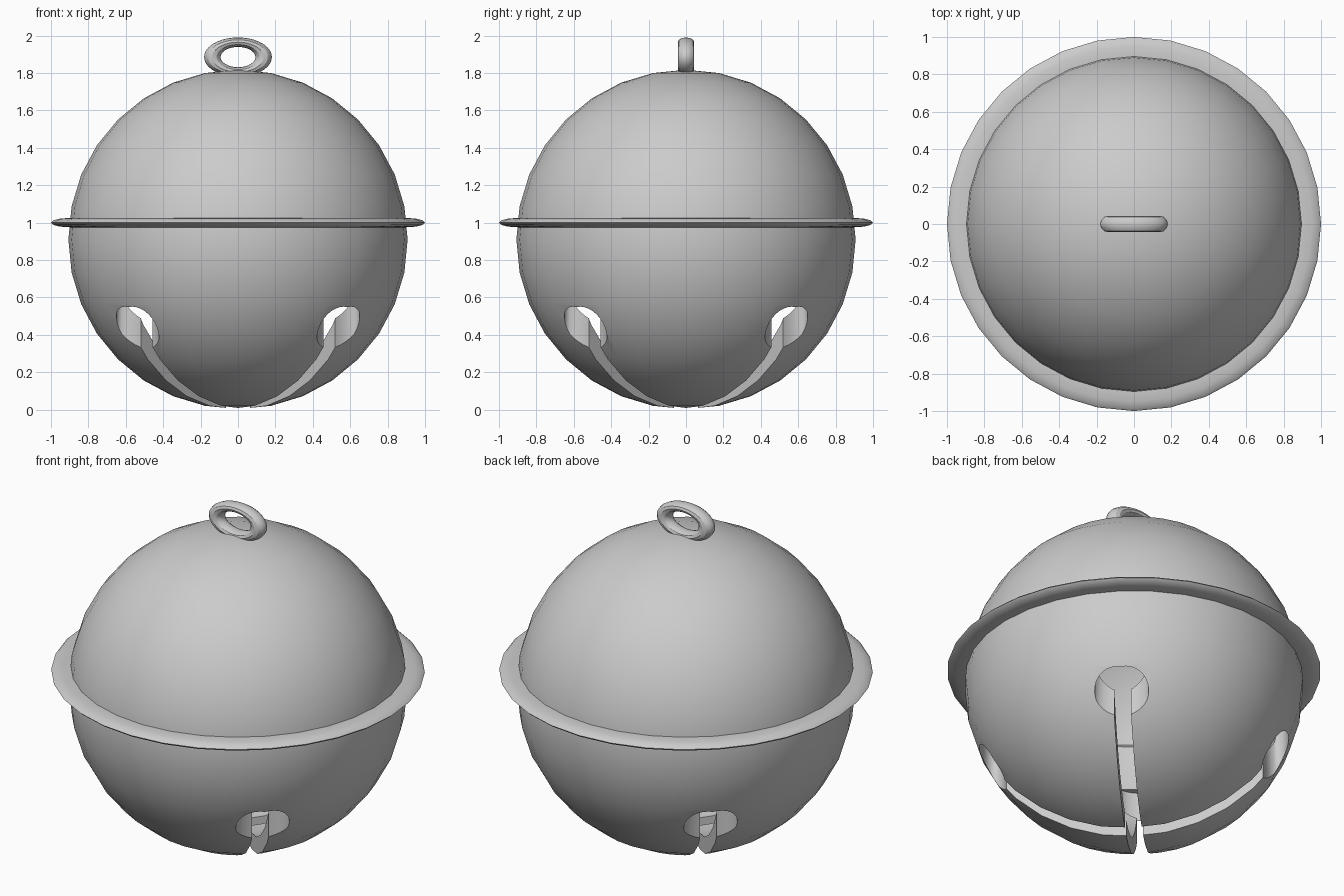
import bpy
from math import pi, cos, sin, radians

if "Cube" in bpy.data.objects:
    bpy.data.objects.remove(bpy.data.objects["Cube"], do_unlink=True)

metal = bpy.data.materials.new("grey_metal")
metal.use_nodes = True
grey = (0.6, 0.6, 0.6, 1)
metal.diffuse_color = grey
metal.node_tree.nodes["Principled BSDF"].inputs["Base Color"].default_value = grey

RADIUS, CENTRE_Z = 0.907, 0.91
CUT_TOP = 0.72


def finish(name, scale=(1, 1, 1)):
    """Name, scale and colour the active object."""
    obj = bpy.context.object
    obj.name = name
    obj.scale = scale
    bpy.ops.object.transform_apply(location=False, rotation=False, scale=True)
    obj.data.materials.clear()
    obj.data.materials.append(metal)
    return obj


def smooth(obj):
    bpy.ops.object.select_all(action="DESELECT")
    obj.select_set(True)
    bpy.context.view_layer.objects.active = obj
    bpy.ops.object.shade_smooth_by_angle(angle=radians(30))


def apply_modifier(obj, mod):
    bpy.context.view_layer.objects.active = obj
    bpy.ops.object.modifier_apply(modifier=mod.name)


def carve(body, cutter):
    """Subtract the cutter from the body and discard it."""
    cutter.hide_render = True
    mod = body.modifiers.new("cut", "BOOLEAN")
    mod.operation = "DIFFERENCE"
    mod.solver = "EXACT"
    mod.object = cutter
    apply_modifier(body, mod)
    bpy.data.objects.remove(cutter, do_unlink=True)


# Hollow bell body
bpy.ops.mesh.primitive_uv_sphere_add(segments=32, ring_count=16, radius=RADIUS,
                                     location=(0, 0, CENTRE_Z))
body = finish("bell_body")
wall = body.modifiers.new("wall", "SOLIDIFY")
wall.thickness = 0.092
wall.offset = -1
apply_modifier(body, wall)

# Crossed slots through the bottom
for angle in (pi / 4, 3 * pi / 4):
    bpy.ops.mesh.primitive_cube_add(size=1, location=(0, 0, CUT_TOP / 2 - 0.1),
                                    rotation=(0, 0, angle))
    carve(body, finish("slot_cutter", (1.5, 0.09, CUT_TOP + 0.2)))

# Wide opening at the end of each slot
for i in range(4):
    angle = pi / 4 + i * pi / 2
    bpy.ops.mesh.primitive_cylinder_add(
        vertices=32, radius=1, depth=1, rotation=(0, 0, angle),
        location=(0.758 * cos(angle), 0.758 * sin(angle), CUT_TOP / 2 - 0.1))
    carve(body, finish("opening_cutter", (0.072, 0.145, CUT_TOP + 0.2)))
smooth(body)

# Flattened rim around the middle
bpy.ops.mesh.primitive_torus_add(major_segments=32, minor_segments=12,
                                 major_radius=0.9, minor_radius=0.1,
                                 location=(0, 0, 1))
smooth(finish("rim", (1, 1, 0.25)))

# Hanging loop on top
bpy.ops.mesh.primitive_torus_add(major_segments=48, minor_segments=12,
                                 major_radius=0.137, minor_radius=0.044,
                                 location=(0, 0, 1.885), rotation=(pi / 2, 0, 0))
smooth(finish("hanging_loop", (1, 0.58, 1)))
